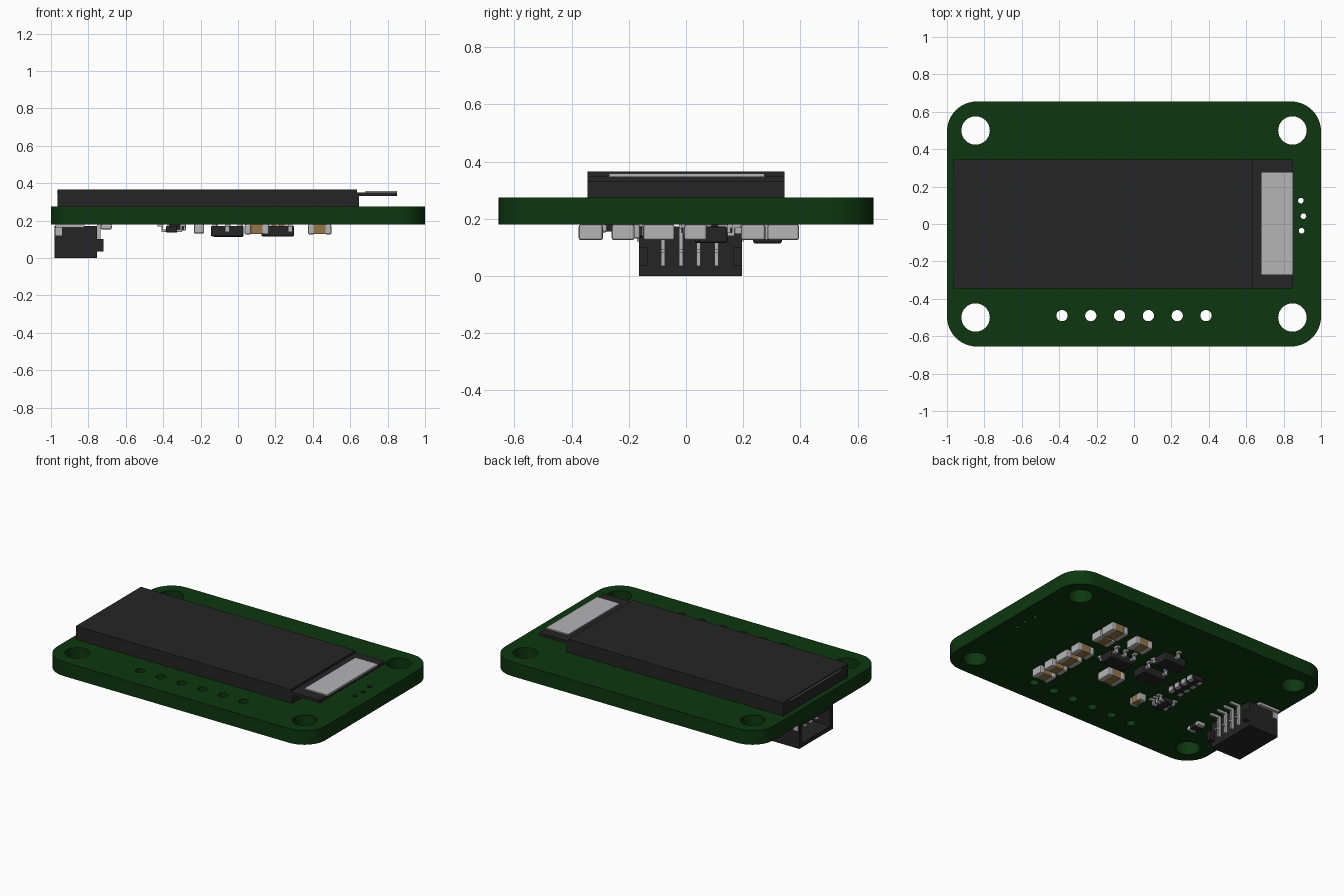
import bpy, bmesh, math
from mathutils import Vector

if "Cube" in bpy.data.objects:
    bpy.data.objects.remove(bpy.data.objects["Cube"])


def mat(name, rgb):
    m = bpy.data.materials.new(name)
    m.diffuse_color = (*rgb, 1)
    m.use_nodes = True
    m.node_tree.nodes["Principled BSDF"].inputs["Base Color"].default_value = m.diffuse_color
    return m


GREEN = mat("board_green", (0.004, 0.038, 0.005))
BLACK = mat("plastic_black", (0.018, 0.018, 0.019))
SILVER = mat("metal_silver", (0.46, 0.46, 0.47))
TAN = mat("ceramic_tan", (0.30, 0.18, 0.065))
MATS = [GREEN, BLACK, SILVER, TAN]
UNDER = 0.18      # underside of the board
TOP = 0.275


def part(name, boxes):
    """One object from boxes (x0, x1, y0, y1, z0, z1, material, bevel)."""
    bm = bmesh.new()
    for x0, x1, y0, y1, z0, z1, m, bev in boxes:
        b = bmesh.new()
        bmesh.ops.create_cube(b, size=1)
        for v in b.verts:
            v.co = Vector(((x0 + x1) / 2 + v.co.x * (x1 - x0),
                           (y0 + y1) / 2 + v.co.y * (y1 - y0),
                           (z0 + z1) / 2 + v.co.z * (z1 - z0)))
        if bev:
            bmesh.ops.bevel(b, geom=b.edges[:], offset=bev, segments=2,
                            profile=0.5, affect='EDGES')
        for f in b.faces:
            f.material_index = MATS.index(m)
        tmp = bpy.data.meshes.new("tmp")
        b.to_mesh(tmp)
        b.free()
        bm.from_mesh(tmp)
        bpy.data.meshes.remove(tmp)
    me = bpy.data.meshes.new(name)
    bm.to_mesh(me)
    bm.free()
    for m in MATS:
        me.materials.append(m)
    ob = bpy.data.objects.new(name, me)
    bpy.context.collection.objects.link(ob)
    return ob


def arc(cx, cy, r, a0, a1, n):
    return [(cx + r * math.cos(a0 + (a1 - a0) * i / n),
             cy + r * math.sin(a0 + (a1 - a0) * i / n)) for i in range(n)]


# Circuit board: rounded outline with all drilled holes, extruded
curve = bpy.data.curves.new("circuit_board", 'CURVE')
curve.dimensions = '2D'
curve.fill_mode = 'BOTH'
curve.extrude = (TOP - UNDER) / 2
R, HX, HY = 0.16, 1.0, 0.655
outline = []
for k, (sx, sy) in enumerate([(1, 1), (-1, 1), (-1, -1), (1, -1)]):
    a = k * math.pi / 2
    outline += arc(sx * (HX - R), sy * (HY - R), R, a, a + math.pi / 2, 12)
    outline.append((sx * (HX - R) + R * math.cos(a + math.pi / 2),
                    sy * (HY - R) + R * math.sin(a + math.pi / 2)))
holes = [(sx * 0.847, sy * 0.5, 0.076) for sx in (-1, 1) for sy in (-1, 1)]
holes += [(-0.385 + 0.154 * i, -0.49, 0.03) for i in range(6)]
holes += [(0.892, 0.125, 0.015), (0.906, 0.042, 0.015), (0.896, -0.036, 0.015)]
for loop in [outline] + [arc(x, y, r, 0, 2 * math.pi, 32) for x, y, r in holes]:
    sp = curve.splines.new('POLY')
    sp.points.add(len(loop) - 1)
    for p, (x, y) in zip(sp.points, loop):
        p.co = (x, y, 0, 1)
    sp.use_cyclic_u = True
curve.materials.append(GREEN)
board = bpy.data.objects.new("circuit_board", curve)
board.location.z = (TOP + UNDER) / 2
bpy.context.collection.objects.link(board)
bpy.context.view_layer.objects.active = board
board.select_set(True)
bpy.ops.object.convert(target='MESH')
bpy.ops.object.shade_smooth_by_angle(angle=math.radians(30))

# Display: backing, glass ledge, upper glass, and the bright driver strip
part("display_backing", [(-0.965, 0.648, -0.345, 0.345, TOP, 0.33, BLACK, 0)])
part("display_glass", [(-0.965, 0.85, -0.345, 0.345, 0.33, 0.35, BLACK, 0),
                       (-0.965, 0.635, -0.345, 0.345, 0.35, 0.365, BLACK, 0)])
part("display_driver_strip", [(0.683, 0.851, -0.27, 0.275, 0.348, 0.358, SILVER, 0)])
part("display_edge_line", [(-0.967, -0.96, -0.27, 0.27, 0.351, 0.356, SILVER, 0)])


def chip_part(name, cx, cy, length, width, z0, mid, along_y=False):
    """Two-terminal part: metal end caps round a coloured middle."""
    e = length * 0.27
    spans = [(-length / 2, -length / 2 + e, 0, SILVER, 0.008),
             (length / 2 - e, length / 2, 0, SILVER, 0.008),
             (-length / 2 + e * 0.8, length / 2 - e * 0.8, 0.004, mid, 0)]
    boxes = []
    for a, b, inset, m, bev in spans:
        w = width / 2 - inset
        xy = (cx - w, cx + w, cy + a, cy + b) if along_y else (cx + a, cx + b, cy - w, cy + w)
        boxes.append((*xy, z0 + inset, UNDER, m, bev))
    part(name, boxes)


# Capacitors and a resistor under the board
for i, (y, w) in enumerate([(0.34, 0.11), (0.235, 0.085), (0.033, 0.08),
                            (-0.095, 0.11), (-0.22, 0.08), (-0.333, 0.085)]):
    chip_part(f"row_capacitor_{i + 1}", 0.437, y, 0.125, w, 0.125, TAN)
chip_part("upper_capacitor", 0.215, 0.31, 0.13, 0.1, 0.125, TAN)
chip_part("middle_capacitor", 0.1, -0.095, 0.13, 0.11, 0.125, TAN)
chip_part("small_capacitor", -0.208, -0.21, 0.1, 0.055, 0.13, TAN, True)
chip_part("resistor", -0.705, -0.25, 0.11, 0.06, 0.152, BLACK, True)


def chip(name, x0, x1, y0, y1, z0, plus, minus, lw=0.024, along_y=False):
    """Black chip with bent legs on its +y and -y sides (or +x and -x)."""
    boxes = [(x0, x1, y0, y1, z0, 0.172, BLACK, 0.008)]
    for side, places in ((1, plus), (-1, minus)):
        edge = ((x1 if side > 0 else x0) if along_y else (y1 if side > 0 else y0))
        for c in places:
            for d0, d1, za, zb in ((-0.005, 0.025, 0.14, 0.152),
                                   (0.015, 0.025, 0.14, UNDER),
                                   (0.015, 0.045, 0.168, UNDER)):
                a, b = sorted((edge + side * d0, edge + side * d1))
                l = (c - lw / 2, c + lw / 2)
                xy = (a, b, *l) if along_y else (*l, a, b)
                boxes.append((*xy, za, zb, SILVER, 0))
    part(name, boxes)


# Chips under the board
chip("five_leg_chip", 0.125, 0.3, 0.045, 0.145, 0.115, (0.14, 0.21, 0.28), (0.14, 0.28))
chip("three_leg_chip", -0.145, 0.03, 0.03, 0.13, 0.115, (-0.125, 0.01), (-0.057,))
chip("second_three_leg_chip", -0.135, 0.03, 0.235, 0.335, 0.113, (-0.052,), (-0.12, 0.015))
chip("small_chip", -0.385, -0.325, -0.2, -0.09, 0.135, (-0.18, -0.145, -0.11),
     (-0.18, -0.11), 0.018, True)

# Resistor array: dark body with metal pads along both long sides
pads = [(-0.328 + s * 0.035 - 0.014, -0.328 + s * 0.035 + 0.014, y - 0.02, y + 0.02,
         0.146, UNDER, SILVER, 0.004)
        for s in (-1, 1) for y in (0.01, 0.07, 0.13, 0.19)]
part("resistor_array", [(-0.368, -0.288, -0.015, 0.215, 0.15, UNDER, BLACK, 0)] + pads)

# Connector housing, open towards -x
Y0, Y1 = -0.165, 0.195
part("connector_housing", [
    (-0.98, -0.755, Y0, Y1, 0.0, 0.028, BLACK, 0),
    (-0.98, -0.755, Y0, Y1, 0.145, 0.172, BLACK, 0),
    (-0.98, -0.755, Y0, Y0 + 0.03, 0.028, 0.145, BLACK, 0),
    (-0.98, -0.755, Y1 - 0.03, Y1, 0.028, 0.145, BLACK, 0),
    (-0.80, -0.755, Y0 + 0.03, Y1 - 0.03, 0.028, 0.145, BLACK, 0),
    (-0.755, -0.72, Y0, Y0 + 0.03, 0.035, 0.1, BLACK, 0),
    (-0.755, -0.72, Y1 - 0.03, Y1, 0.035, 0.1, BLACK, 0)])

# Connector pins: contact inside, upright leg, soldered foot
for i in range(4):
    y = -0.08 + 0.062 * i
    a, b = y - 0.007, y + 0.007
    part(f"connector_pin_{i + 1}", [
        (-0.93, -0.72, a, b, 0.08, 0.094, SILVER, 0),
        (-0.755, -0.735, a, b, 0.035, UNDER, SILVER, 0),
        (-0.755, -0.68, a, b, 0.164, UNDER, SILVER, 0)])

# Connector mounting tabs on both sides
for side, y in (("front", Y0), ("back", Y1)):
    s = -1 if side == "front" else 1
    a, b = sorted((y - s * 0.01, y + s * 0.022))
    c, d = sorted((y - s * 0.01, y + s * 0.006))
    part(f"connector_tab_{side}", [
        (-0.975, -0.82, a, b, 0.163, UNDER, SILVER, 0),
        (-0.975, -0.94, c, d, 0.12, UNDER, SILVER, 0)])
